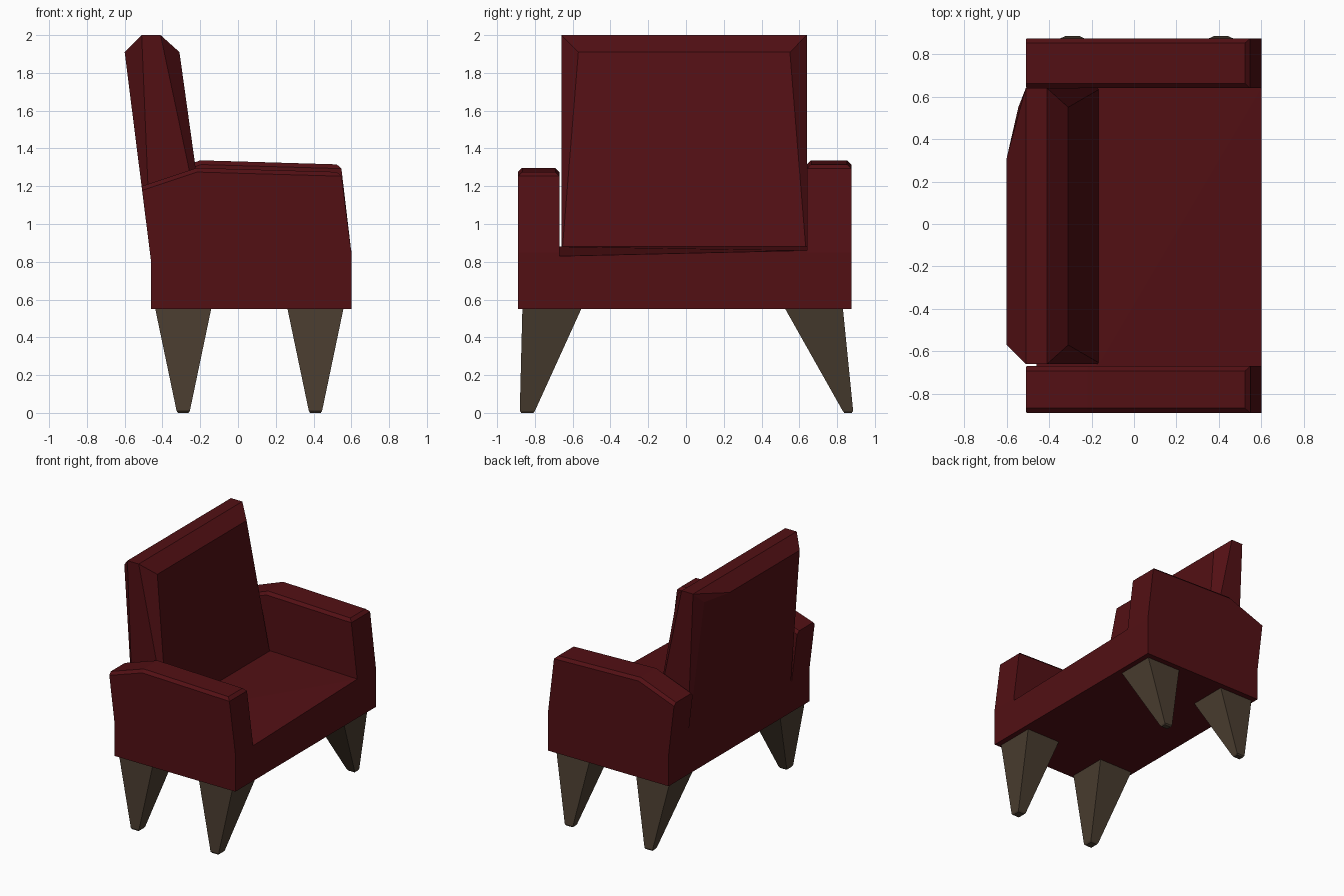
import bpy, bmesh

if "Cube" in bpy.data.objects:
    bpy.data.objects.remove(bpy.data.objects["Cube"])


def material(name, rgb):
    m = bpy.data.materials.new(name)
    m.diffuse_color = (*rgb, 1)
    m.use_nodes = True
    m.node_tree.nodes["Principled BSDF"].inputs["Base Color"].default_value = m.diffuse_color
    return m


RED = material("red_upholstery", (0.085, 0.005, 0.007))
WOOD = material("dark_wood", (0.07, 0.048, 0.03))


def finish(bm, name, mat):
    bmesh.ops.recalc_face_normals(bm, faces=bm.faces)
    me = bpy.data.meshes.new(name)
    bm.to_mesh(me)
    bm.free()
    me.materials.append(mat)
    ob = bpy.data.objects.new(name, me)
    bpy.context.collection.objects.link(ob)
    return ob


def hull(name, pts, mat):
    """Convex faceted solid around the given corner points."""
    bm = bmesh.new()
    for p in pts:
        bm.verts.new(p)
    bmesh.ops.convex_hull(bm, input=bm.verts[:])
    bmesh.ops.dissolve_limit(bm, angle_limit=0.02, verts=bm.verts[:], edges=bm.edges[:])
    return finish(bm, name, mat)


def arm(name, y0, y1, top):
    """Side profile pushed along y, with chamfered top edges."""
    profile = [(-0.46, 0.55), (0.6, 0.55), (0.6, 0.85)] + top + [(-0.46, 0.8)]
    bm = bmesh.new()
    face = bm.faces.new([bm.verts.new((x, y0, z)) for x, z in profile])
    ext = bmesh.ops.extrude_face_region(bm, geom=[face], use_keep_orig=True)
    for v in ext["geom"]:
        if isinstance(v, bmesh.types.BMVert):
            v.co.y = y1
    bmesh.ops.recalc_face_normals(bm, faces=bm.faces)
    # chamfer the outline of the top and its front edge
    edges = [e for e in bm.edges if all(v.co.z > 1.1 for v in e.verts)
             and (abs(e.verts[0].co.y - e.verts[1].co.y) < 0.01
                  or e.verts[0].co.x > 0.5)]
    bmesh.ops.bevel(bm, geom=edges, offset=0.022, offset_type='OFFSET',
                    segments=1, affect='EDGES')
    return finish(bm, name, RED)


def leg(name, x, top_y, foot_y):
    """Square tapered leg, splayed outwards."""
    pts = [(x + s * 0.15, y, 0.56) for s in (-1, 1) for y in top_y]
    pts += [(x + s * 0.035, y, 0.01) for s in (-1, 1) for y in foot_y]
    pts += [(x + s * 0.028, y, 0.0) for s in (-1, 1)
            for y in (foot_y[0] + 0.008, foot_y[1] - 0.008)]
    return hull(name, pts, WOOD)


# seat block between the arms
seat = [(x, y, 0.55) for x in (-0.46, 0.6) for y in (-0.67, 0.64)]
seat += [(-0.17, -0.67, 0.88), (-0.17, 0.64, 0.88), (-0.46, -0.67, 0.8), (-0.46, 0.64, 0.8),
         (0.6, -0.67, 0.83), (0.6, 0.64, 0.86)]
hull("seat", seat, RED)

# reclined backrest, narrower at the upper front and upper rear
back = []
for y in (-0.66, 0.64):
    back += [(-0.51, y, 2.0), (-0.41, y, 2.0), (-0.46, y, 0.8), (-0.155, y, 0.8)]
back += [(-0.31, -0.57, 1.91), (-0.31, 0.55, 1.91)]
back += [(-0.6, -0.57, 1.91), (-0.6, 0.31, 1.91), (-0.545, 0.55, 1.91)]
hull("backrest", back, RED)

# arms, one slightly taller than the other
arm("right_arm", -0.89, -0.67, [(0.545, 1.275), (-0.22, 1.297), (-0.51, 1.2)])
arm("left_arm", 0.64, 0.875, [(0.545, 1.315), (-0.2, 1.337), (-0.51, 1.22)])

# four legs
for place, x in (("front", 0.41), ("rear", -0.29)):
    leg(place + "_right_leg", x, (-0.866, -0.55), (-0.88, -0.80))
    leg(place + "_left_leg", x, (0.52, 0.83), (0.83, 0.885))
